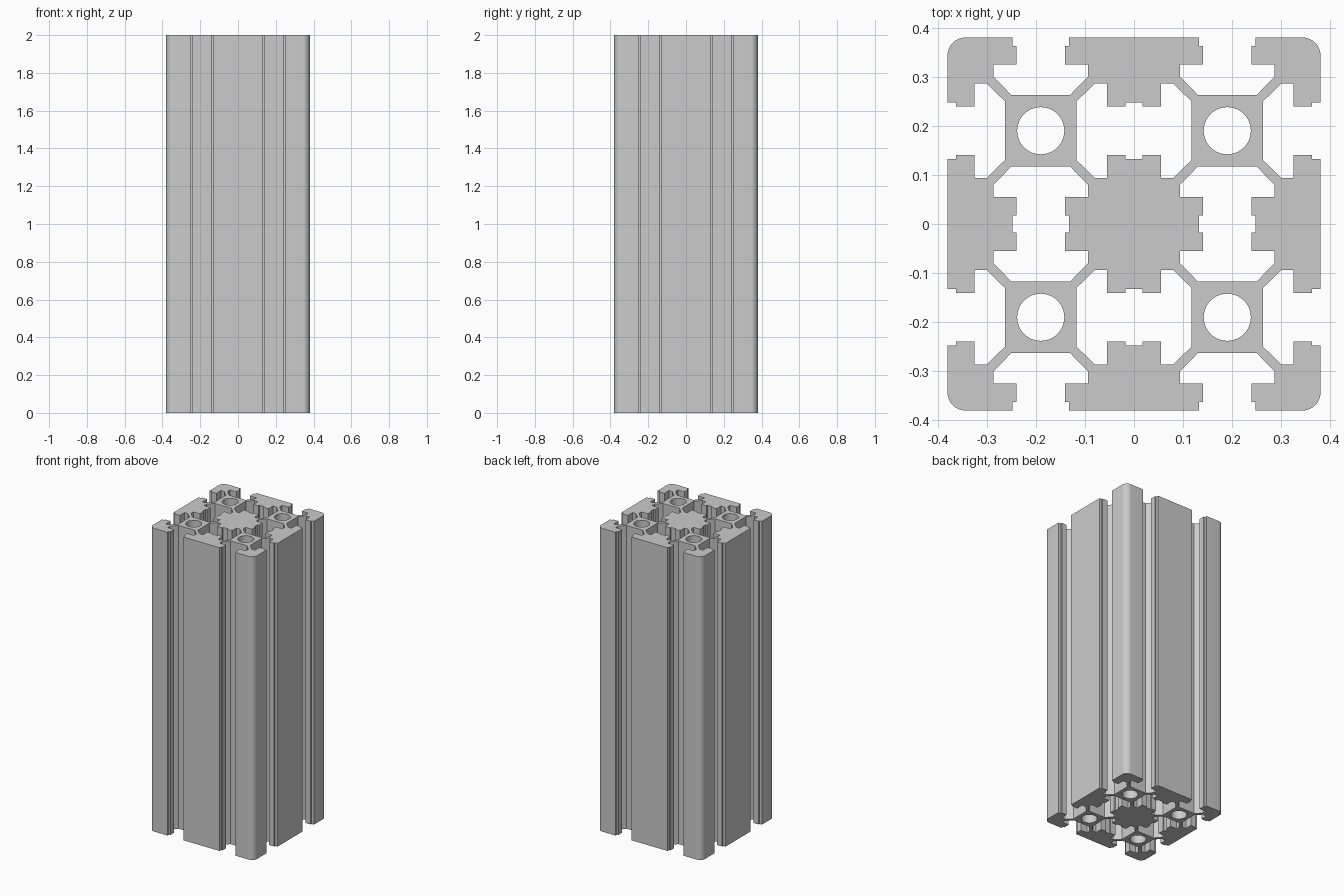
import bpy
import bmesh
from math import sin, cos, pi
from mathutils import Matrix, Vector

cube = bpy.data.objects.get("Cube")
if cube:
    bpy.data.objects.remove(cube, do_unlink=True)

HALF = 0.38          # half the width of the whole section
CELL = HALF / 2      # half the width of one of the four cells
HEIGHT = 2.0
CORNER = 0.037
BORE = 0.048

# Half of a T-slot: (distance from slot axis, distance from cell centre)
half_slot = [(0.058, CELL), (0.058, 0.173), (0.049, 0.173), (0.049, 0.135),
             (0.096, 0.135), (0.096, 0.110), (0.0595, 0.0725)]


def slot_path(half):
    """Full slot walked from its left lip, in, and out to its right lip."""
    return [Vector((-t, d)) for t, d in half] + [Vector((t, d)) for t, d in reversed(half)]


def arc(centre, radius, start, end, steps):
    angles = [start + (end - start) * i / steps for i in range(steps + 1)]
    return [Vector(centre) + radius * Vector((cos(a), sin(a))) for a in angles]


turns = [Matrix.Rotation(-pi / 2 * k, 2) for k in range(4)]

# One side of the outline: two slots and a rounded corner
side = [p + Vector((x, CELL)) for x in (-CELL, CELL) for p in slot_path(half_slot)]
side += arc((HALF - CORNER, HALF - CORNER), CORNER, pi / 2, 0, 8)
loops = [[m @ p for m in turns for p in side]]

# Closed cavity where the slots of two neighbouring cells meet, and round bore
inner = [p - Vector((0, CELL)) for p in slot_path(half_slot[1:])]
cavity = [p + Vector((CELL, 0)) for p in inner + [-p for p in inner]]
bore = arc((CELL, CELL), BORE, 0, 2 * pi, 48)[:-1]
for m in turns:
    loops += [[m @ p for p in cavity], [m @ p for p in bore]]

# Filled section curve, extruded to full height
curve = bpy.data.curves.new("slotted_beam", "CURVE")
curve.dimensions = "2D"
curve.fill_mode = "BOTH"
curve.extrude = HEIGHT / 2
for loop in loops:
    spline = curve.splines.new("POLY")
    spline.points.add(len(loop) - 1)
    for point, p in zip(spline.points, loop):
        point.co = (p.x, p.y, 0, 1)
    spline.use_cyclic_u = True

beam = bpy.data.objects.new("slotted_beam", curve)
bpy.context.collection.objects.link(beam)
bpy.ops.object.select_all(action="DESELECT")
beam.select_set(True)
bpy.context.view_layer.objects.active = beam
bpy.ops.object.convert(target="MESH")
beam = bpy.context.object

# Weld caps to walls and stand the beam on the floor
bm = bmesh.new()
bm.from_mesh(beam.data)
bmesh.ops.remove_doubles(bm, verts=bm.verts, dist=0.0001)
bmesh.ops.translate(bm, verts=bm.verts, vec=(0, 0, HEIGHT / 2))
bmesh.ops.recalc_face_normals(bm, faces=bm.faces)
bm.to_mesh(beam.data)
bm.free()
bpy.ops.object.shade_smooth_by_angle()
